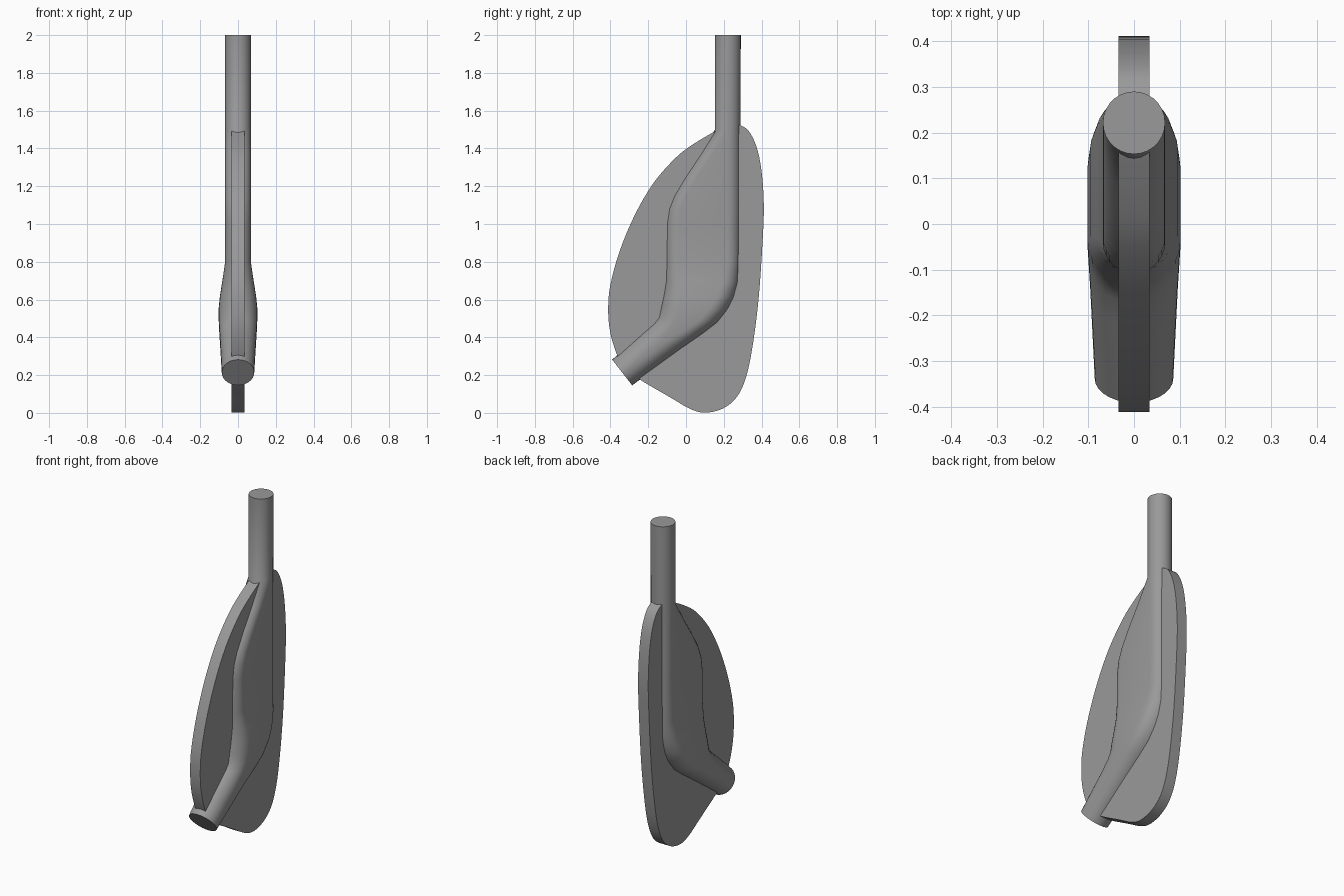
import bpy, math
from mathutils import Vector

if "Cube" in bpy.data.objects:
    bpy.data.objects.remove(bpy.data.objects["Cube"])

grey = bpy.data.materials.new("dark_grey")
grey.diffuse_color = (0.32, 0.32, 0.32, 1)
grey.use_nodes = True
grey.node_tree.nodes["Principled BSDF"].inputs["Base Color"].default_value = grey.diffuse_color


def make_object(name, verts, faces, angle=35):
    mesh = bpy.data.meshes.new(name)
    mesh.from_pydata(verts, [], faces)
    mesh.materials.append(grey)
    obj = bpy.data.objects.new(name, mesh)
    bpy.context.collection.objects.link(obj)
    bpy.ops.object.select_all(action='DESELECT')
    obj.select_set(True)
    bpy.context.view_layer.objects.active = obj
    bpy.ops.object.mode_set(mode='EDIT')
    bpy.ops.mesh.select_all(action='SELECT')
    bpy.ops.mesh.normals_make_consistent(inside=False)
    bpy.ops.object.mode_set(mode='OBJECT')
    bpy.ops.object.shade_smooth_by_angle(angle=math.radians(angle))
    return obj


def smooth_path(points, steps):
    # Open Catmull-Rom curve through the control points
    pts = [Vector(p) for p in points]
    out = []
    for i in range(len(pts) - 1):
        a, b, c, d = pts[max(i - 1, 0)], pts[i], pts[i + 1], pts[min(i + 2, len(pts) - 1)]
        for s in range(steps):
            t = s / steps
            out.append(0.5 * (2 * b + (c - a) * t + (2 * a - 5 * b + 4 * c - d) * t * t
                              + (3 * b - a - 3 * c + d) * t ** 3))
    return out + [pts[-1]]


# Flat fin: smooth outline in the y-z plane, extruded across x
outline = smooth_path([
    (0.28, 1.527), (0.33, 1.495), (0.373, 1.41), (0.4, 1.28), (0.412, 1.1),
    (0.405, 0.9), (0.384, 0.6), (0.352, 0.35), (0.318, 0.19), (0.27, 0.085),
    (0.195, 0.023), (0.1, 0.001), (0.02, 0.022), (-0.08, 0.08), (-0.25, 0.18),
    (-0.33, 0.245), (-0.37, 0.32), (-0.402, 0.43), (-0.412, 0.55), (-0.4, 0.68),
    (-0.35, 0.86), (-0.27, 1.05), (-0.17, 1.22), (-0.05, 1.355), (0.05, 1.43),
    (0.165, 1.497)], 4)
n = len(outline)
half = 0.034
fin_verts = [(x, p.x, p.y) for x in (-half, half) for p in outline]
fin_faces = [tuple(range(n)), tuple(range(2 * n - 1, n - 1, -1))]
fin_faces += [(i, (i + 1) % n, n + (i + 1) % n, n + i) for i in range(n)]
make_object("flat_fin", fin_verts, fin_faces)

# Bent pipe: front edge (y, z), back edge (y, z), half width of each section
sections = [
    (0.153, 2.0, 0.29, 2.0, 0.068), (0.153, 1.5, 0.289, 1.5, 0.068),
    (0.072, 1.37, 0.288, 1.37, 0.068), (-0.008, 1.25, 0.288, 1.25, 0.068),
    (-0.068, 1.15, 0.288, 1.15, 0.068), (-0.096, 1.08, 0.288, 1.08, 0.068),
    (-0.108, 1.0, 0.287, 1.0, 0.068), (-0.11, 0.8, 0.286, 0.8, 0.068),
    (-0.111, 0.7, 0.279, 0.69, 0.083), (-0.123, 0.62, 0.257, 0.61, 0.096),
    (-0.136, 0.56, 0.223, 0.545, 0.102), (-0.147, 0.506, 0.17, 0.478, 0.102),
    (-0.174, 0.472, 0.095, 0.42, 0.1), (-0.224, 0.43, -0.028, 0.333, 0.096),
    (-0.391, 0.282, -0.285, 0.146, 0.086)]
CAP = 14
pipe_verts = []
for fy, fz, by, bz, w in sections:
    front, back = Vector((0, fy, fz)), Vector((0, by, bz))
    length = (back - front).length
    along = (back - front).normalized()
    r = min(w, length / 2)
    for base, sign in ((back, 1), (front, -1)):
        centre = base - along * r * sign
        for k in range(CAP + 1):
            a = math.pi * k / CAP
            pipe_verts.append(centre + along * (r * math.sin(a) * sign)
                              + Vector((w * math.cos(a) * sign, 0, 0)))
m = 2 * (CAP + 1)
last = (len(sections) - 1) * m
# Pipe ends, then the walls between sections
pipe_faces = [tuple(range(m)), tuple(range(last + m - 1, last - 1, -1))]
for s in range(len(sections) - 1):
    for k in range(m):
        j = (k + 1) % m
        pipe_faces.append((s * m + k, s * m + j, (s + 1) * m + j, (s + 1) * m + k))
make_object("bent_pipe", pipe_verts, pipe_faces)
